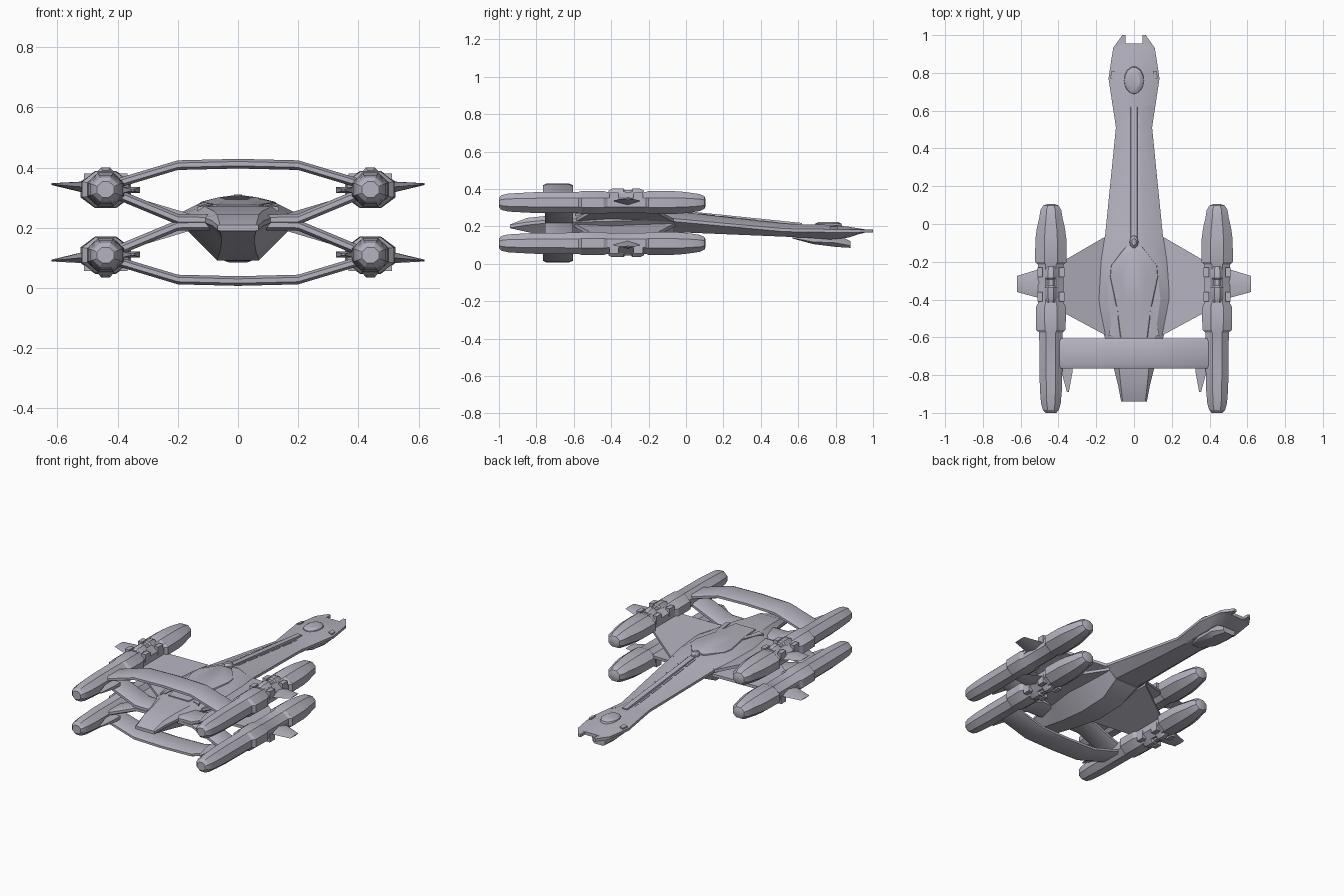
import bpy, bmesh, math
from mathutils import Vector

cube = bpy.data.objects.get("Cube")
if cube:
    bpy.data.objects.remove(cube)

grey = bpy.data.materials.new("pale grey hull")
grey.use_nodes = True
colour = (0.46, 0.45, 0.52, 1)
grey.diffuse_color = colour
grey.node_tree.nodes["Principled BSDF"].inputs["Base Color"].default_value = colour

MID = 0.218   # height of the plane between upper and lower engines
parts = []


def loft(name, rings):
    """Skin a closed solid through equal-length rings of points."""
    bm = bmesh.new()
    loops = [[bm.verts.new(p) for p in r] for r in rings]
    n = len(loops[0])
    for a, b in zip(loops, loops[1:]):
        for i in range(n):
            j = (i + 1) % n
            bm.faces.new((a[i], a[j], b[j], b[i]))
    bm.faces.new(loops[0])
    bm.faces.new(loops[-1])
    bmesh.ops.recalc_face_normals(bm, faces=bm.faces)
    mesh = bpy.data.meshes.new(name)
    bm.to_mesh(mesh)
    bm.free()
    mesh.materials.append(grey)
    ob = bpy.data.objects.new(name, mesh)
    bpy.context.collection.objects.link(ob)
    parts.append(ob)
    return ob


def plate(name, pts, t):
    up = Vector((0, 0, t / 2))
    return loft(name, [[Vector(p) - up for p in pts], [Vector(p) + up for p in pts]])


def tube(name, x, z, sections, sides=8):
    """Faceted tube along y; sections hold y, half width, half height."""
    k = 1 / math.cos(math.pi / sides)
    angles = [2 * math.pi * (i + 0.5) / sides for i in range(sides)]
    return loft(name, [[(x + rx * k * math.cos(a), y, z + rz * k * math.sin(a))
                        for a in angles] for y, rx, rz in sections])


def hull_part(name, sections):
    """Sections hold y, side width, side height, top width, top, bottom width, bottom."""
    rings = []
    for y, w, zm, tw, zt, bw, zb in sections:
        right = [(bw, zb), (w, zm - 0.008), (w, zm + 0.008), (tw, zt)]
        ring = right + [(-x, z) for x, z in reversed(right)]
        rings.append([(x, y, z) for x, z in ring])
    return loft(name, rings)


# Main hull with tapering tail and long neck
hull_part("main_hull", [
    (-0.94, .068, .20, .06, .21, .06, .19),
    (-0.85, .085, .215, .07, .245, .055, .17),
    (-0.75, .11, .225, .08, .255, .055, .15),
    (-0.60, .155, .23, .11, .27, .06, .12),
    (-0.40, .205, .235, .14, .275, .07, .092),
    (-0.20, .175, .24, .12, .285, .07, .10),
    (-0.07, .155, .235, .06, .28, .08, .165)])
hull_part("neck", [
    (-0.08, .155, .235, .06, .283, .08, .17),
    (0.52, .095, .18, .035, .215, .06, .145),
    (0.62, .11, .178, .05, .21, .06, .14)])

# Head with forked nose
hull_part("head", [
    (0.50, .094, .18, .035, .213, .06, .15),
    (0.77, .135, .176, .06, .208, .08, .13),
    (0.87, .12, .175, .06, .198, .075, .14),
    (0.93, .11, .175, .055, .188, .06, .16),
    (0.955, .09, .175, .05, .185, .05, .165)])
hull_part("head_chin", [
    (0.57, .03, .145, .02, .16, .02, .135),
    (0.68, .065, .125, .07, .16, .045, .105),
    (0.80, .07, .12, .075, .16, .045, .09),
    (0.88, .045, .105, .05, .12, .03, .085)])
for s in (-1, 1):
    plate("nose_prong", [(s * .045, .93, .175), (s * .112, .93, .175),
                         (s * .062, 1, .175), (s * .045, 1, .175)], .018)
    plate("head_side_slot", [(s * .10, .77, .196), (s * .125, .77, .19),
                             (s * .12, .81, .19), (s * .10, .81, .195)], .012)


def oval(y, ry, rx, z, n=16):
    return [(rx * math.cos(2 * math.pi * i / n),
             y + ry * math.sin(2 * math.pi * i / n), z) for i in range(n)]


loft("head_dome", [oval(.76, .075, .055, .20), oval(.76, .07, .05, .214),
                   oval(.76, .05, .032, .224)])
loft("hull_beacon", [oval(-.095, .035, .024, .27), oval(-.095, .033, .022, .297),
                     oval(-.095, .018, .012, .311)])

# Spine ridge and its side rails along the neck
loft("neck_spine", [[(-.022, y, z - .02), (-.016, y, z + .008),
                     (.016, y, z + .008), (.022, y, z - .02)]
                    for y, z in ((-.1, .284), (.62, .21))])
for s in (-1, 1):
    for i in range(6):
        y = -.05 + i * .115
        z = .282 - (y + .08) * .113
        plate("spine_rail", [(s * .022, y, z), (s * .032, y, z),
                             (s * .032, y + .09, z - .01), (s * .022, y + .09, z - .01)], .008)

# Raised deck on the hull
outline = [(.045, -.12), (.13, -.22), (.135, -.28), (.095, -.45), (.075, -.60)]
outline += [(-x, y) for x, y in reversed(outline)]
loft("raised_deck", [[(x, y, .265) for x, y in outline],
                     [(x * .92, y, .288 + (y + .2) * .03) for x, y in outline],
                     [(x * .5, -.3 + (y + .3) * .85, .302 + (y + .2) * .06) for x, y in outline]])
for s in (-1, 1):
    plate("rear_deck_flare", [(s * .07, -.40, .276), (s * .10, -.45, .274),
                              (s * .135, -.59, .262), (s * .10, -.59, .268)], .014)


def beam(name, path, half, y0, y1):
    """Chamfered beam through x, z points."""
    c = .02
    return loft(name, [[(x, y0, z - half * .45), (x, y0 + c, z - half),
                        (x, y1 - c, z - half), (x, y1, z - half * .45),
                        (x, y1, z + half * .45), (x, y1 - c, z + half),
                        (x, y0 + c, z + half), (x, y0, z + half * .45)] for x, z in path])


ENGINE = [(-1.0, .028, .026), (-.985, .042, .04), (-.95, .052, .048), (-.88, .058, .052),
          (-.80, .060, .056), (-.575, .062, .057), (-.56, .078, .061), (-.44, .080, .062),
          (-.42, .068, .056), (-.215, .068, .056), (-.20, .084, .062), (-.08, .082, .062),
          (-.02, .074, .058), (.03, .062, .052), (.075, .055, .045), (.098, .04, .034),
          (.105, .02, .018)]

for v, level in ((1, "upper"), (-1, "lower")):
    def h(d):
        return MID + v * d

    # Arch joining the two engines of this level
    arch = [(-.41, .127), (-.2, .19), (0, .195), (.2, .19), (.41, .127)]
    beam(level + "_arch", [(x, h(d)) for x, d in arch], .016, -.765, -.605)

    for s, side in ((1, "left"), (-1, "right")):
        tag = level + "_" + side + "_"
        cx, cz = s * .44, h(.109)
        tube(tag + "engine", cx, cz, ENGINE)
        tube(tag + "exhaust", cx, cz, [(-1.0, .02, .018), (-.99, .034, .032)], 6)

        # Strut and wing from the hull to the engine
        beam(tag + "strut", [(s * .08, h(.008)), (s * .2, h(.010)), (s * .40, h(.093))],
             .018, -.755, -.605)
        plate(tag + "wing", [(s * .14, -.06, h(.01)), (s * .39, -.205, h(.088)),
                             (s * .39, -.46, h(.088)), (s * .13, -.60, h(.01))], .018)

        # Outer fin, tapering to its tip
        loft(tag + "fin", [[(s * x, a, h(d)), (s * x, m, h(d + t)),
                            (s * x, b, h(d)), (s * x, m, h(d - t))]
                           for x, a, m, b, d, t in ((.49, -.395, -.31, -.235, .115, .022),
                                                    (.62, -.36, -.31, -.275, .127, .003))])

        # Backward spike on the inner flank
        loft(tag + "spike", [[(s * x, y, h(.107 + e)) for x, e in
                              ((a, -t), (b, -t), (b, t), (a, t))]
                             for y, a, b, t in ((-.72, .325, .40, .010), (-.78, .325, .385, .010),
                                                (-.89, .345, .355, .003))])

        # Machinery housing with clamps over the engine waist
        tube(tag + "housing", cx, h(.145), [(-.415, .025, .028), (-.395, .034, .038),
                                            (-.335, .034, .038), (-.325, .026, .03),
                                            (-.295, .026, .03), (-.285, .034, .038),
                                            (-.245, .034, .038), (-.225, .025, .028)])
        for y in (-.385, -.255):
            for k in (-1, 1):
                x = cx + k * .058
                plate(tag + "clamp", [(x - .014, y - .025, h(.137)), (x + .014, y - .025, h(.137)),
                                      (x + .014, y + .025, h(.137)),
                                      (x - .014, y + .025, h(.137))], .05)

# Smooth shading that keeps the hard edges
bpy.ops.object.select_all(action="DESELECT")
for ob in parts:
    ob.select_set(True)
bpy.context.view_layer.objects.active = parts[0]
bpy.ops.object.shade_smooth_by_angle(angle=math.radians(28))
